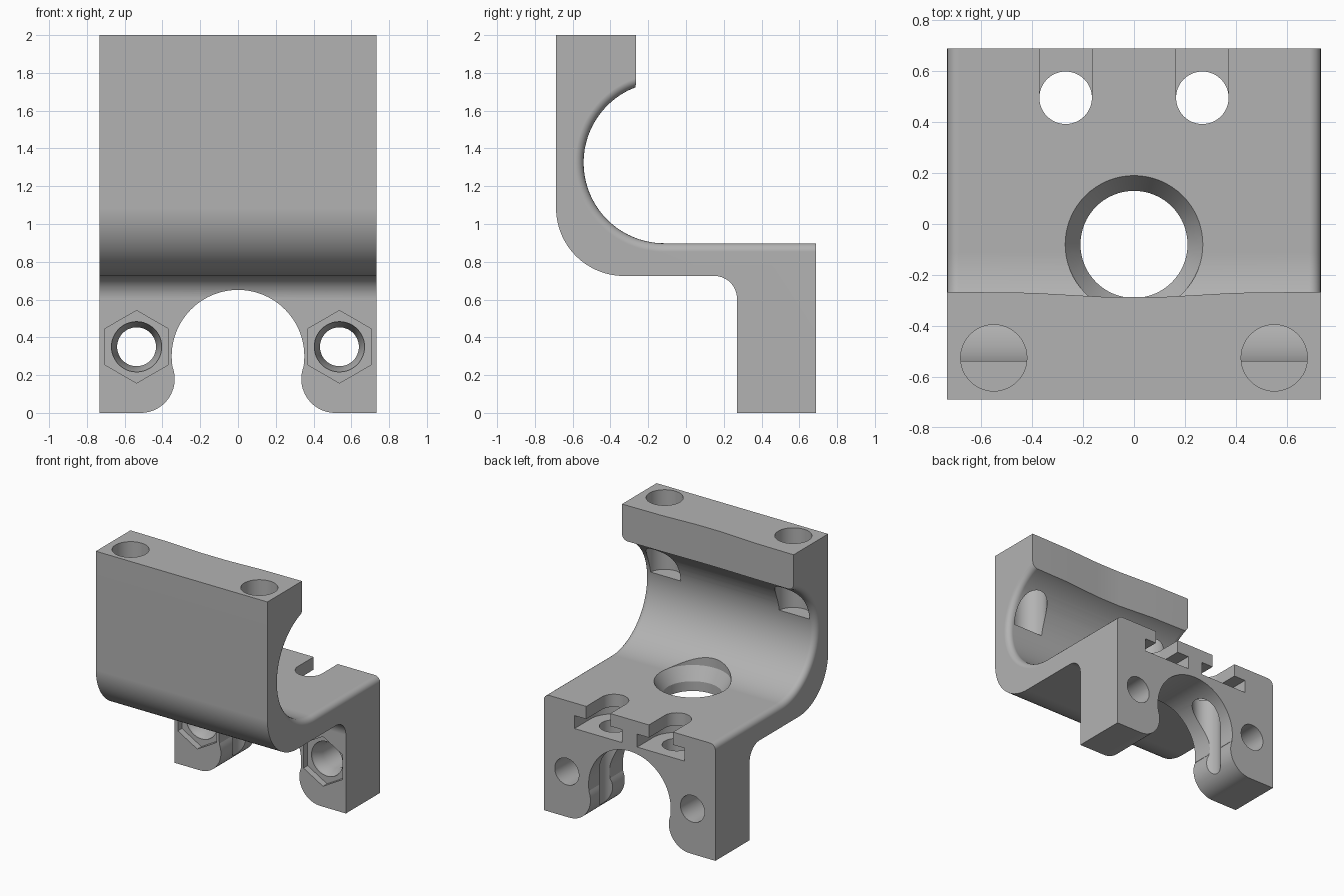
import bpy, bmesh
from math import cos, sin, radians

cube = bpy.data.objects.get("Cube")
if cube:
    bpy.data.objects.remove(cube, do_unlink=True)

grey = bpy.data.materials.new("plain_grey")
grey.use_nodes = True
colour = (0.45, 0.45, 0.45, 1)
grey.diffuse_color = colour
grey.node_tree.nodes["Principled BSDF"].inputs["Base Color"].default_value = colour

HALF = 0.733          # half width of the bracket
BACK = 0.688          # half depth


def arc(cx, cy, r, start, end, n=24):
    """Points along an arc, angles in degrees."""
    angles = [radians(start + (end - start) * i / n) for i in range(n + 1)]
    return [(cx + r * cos(a), cy + r * sin(a)) for a in angles]


def circle(cx, cy, r, n=48, turn=0):
    return arc(cx, cy, r, turn, turn + 360, n)[:-1]


def place(axis, t, p):
    u, v = p
    return {"X": (t, u, v), "Y": (u, t, v), "Z": (u, v, t)}[axis]


def loft(name, axis, sections):
    """Solid through matching outlines, given as (position, points)."""
    bm = bmesh.new()
    rings = [[bm.verts.new(place(axis, t, p)) for p in pts] for t, pts in sections]
    n = len(rings[0])
    for a, b in zip(rings, rings[1:]):
        for i in range(n):
            j = (i + 1) % n
            bm.faces.new((a[i], a[j], b[j], b[i]))
    bm.faces.new(rings[0])
    bm.faces.new(rings[-1])
    bmesh.ops.recalc_face_normals(bm, faces=bm.faces)
    mesh = bpy.data.meshes.new(name)
    bm.to_mesh(mesh)
    bm.free()
    obj = bpy.data.objects.new(name, mesh)
    bpy.context.collection.objects.link(obj)
    return obj


def prism(name, axis, a, b, pts):
    return loft(name, axis, [(a, pts), (b, pts)])


# Bracket side profile: cradle and floor, back leg, rounded outer corner
cradle = arc(-0.115, 1.325, 0.427, 111, 270, 48) + [(BACK, 0.898)]
profile = cradle + [(BACK, 0), (0.27, 0)]
profile += arc(0.15, 0.605, 0.12, 0, 90, 16)
profile += arc(-0.328, 1.085, 0.36, 270, 180, 32)
profile += [(-BACK, 2), (-0.266, 2), (-0.266, cradle[0][1])]
profile.pop(0)
bracket = prism("bracket", "X", -HALF, HALF, profile)

# Round the side edges of the cradle and floor
bm = bmesh.new()
bm.from_mesh(bracket.data)


def on_cradle(v):
    y, z = v.co.y, v.co.z
    radius = ((y + 0.115) ** 2 + (z - 1.325) ** 2) ** 0.5
    return (y < -0.11 and z < 1.74 and abs(radius - 0.427) < 0.012) or abs(z - 0.898) < 1e-4


edges = [e for e in bm.edges if abs(e.verts[0].co.x - e.verts[1].co.x) < 1e-4
         and all(on_cradle(v) for v in e.verts)]
bmesh.ops.bevel(bm, geom=edges, offset=0.045, segments=5, profile=0.5, affect="EDGES")
bm.to_mesh(bracket.data)
bm.free()

cutters = []

# Shallow relief in the lip
lip = [(-0.8, -0.265), (-0.4, -0.27), (-0.1, -0.287)]
lip += [(-x, y) for x, y in reversed(lip)] + [(0.8, -0.1), (-0.8, -0.1)]
cutters.append(prism("lip_cutter", "Z", 1.6, 2.1, lip))

# Arch between the two rounded feet
half = arc(0, 0.3, 0.351, 90, -8, 32) + arc(0.515, 0.18, 0.18, 157, 270, 20) + [(0.515, -0.2)]
arch = half + [(-x, z) for x, z in reversed(half[1:])]
cutters.append(prism("arch_cutter", "Y", 0.2, 0.8, arch))

# Countersunk floor opening
big = [(0.6, 0.21), (0.8, 0.21), (0.898, 0.27), (1.0, 0.27)]
cutters.append(loft("floor_hole_cutter", "Z",
                    [(z, circle(0, -0.08, r, 64)) for z, r in big]))


def slot(x, r):
    """Slot outline open towards the back."""
    return arc(x, 0.495, r, 180, 360, 24) + [(x + r, 0.8), (x - r, 0.8)]


for side, s in (("left", 1), ("right", -1)):
    # Blind holes from the top that break into the cradle
    cutters.append(prism(side + "_top_hole", "Z", 1.385, 2.1, circle(s * 0.55, -0.525, 0.13)))
    # Stepped slots with a hole below
    x = s * 0.268
    cutters.append(prism(side + "_wide_slot", "Z", 0.7, 0.8, slot(x, 0.203)))
    cutters.append(prism(side + "_narrow_slot", "Z", 0.75, 1.0, slot(x, 0.103)))
    cutters.append(prism(side + "_foot_hole", "Z", -0.1, 0.75, circle(x, 0.495, 0.103)))
    # Hexagonal pocket, tapered seat and through hole
    x = s * 0.537
    cutters.append(prism(side + "_hex_pocket", "Y", 0.2, 0.32, circle(x, 0.35, 0.192, 6, 30)))
    seat = [(0.25, 0.133), (0.34, 0.133), (0.41, 0.103), (0.8, 0.103)]
    cutters.append(loft(side + "_bolt_hole", "Y",
                        [(y, circle(x, 0.35, r)) for y, r in seat]))

# Cut everything, then remove the helpers
bpy.context.view_layer.objects.active = bracket
bracket.select_set(True)
for c in cutters:
    c.hide_render = True
    mod = bracket.modifiers.new(c.name, "BOOLEAN")
    mod.operation = "DIFFERENCE"
    mod.solver = "EXACT"
    mod.object = c
    bpy.ops.object.modifier_apply(modifier=mod.name)
for c in cutters:
    bpy.data.objects.remove(c, do_unlink=True)

bracket.data.materials.clear()
bracket.data.materials.append(grey)
bpy.ops.object.select_all(action="DESELECT")
bracket.select_set(True)
bpy.context.view_layer.objects.active = bracket
bpy.ops.object.shade_smooth_by_angle(angle=radians(30))
weighted = bracket.modifiers.new("even_shading", "WEIGHTED_NORMAL")
weighted.keep_sharp = True
